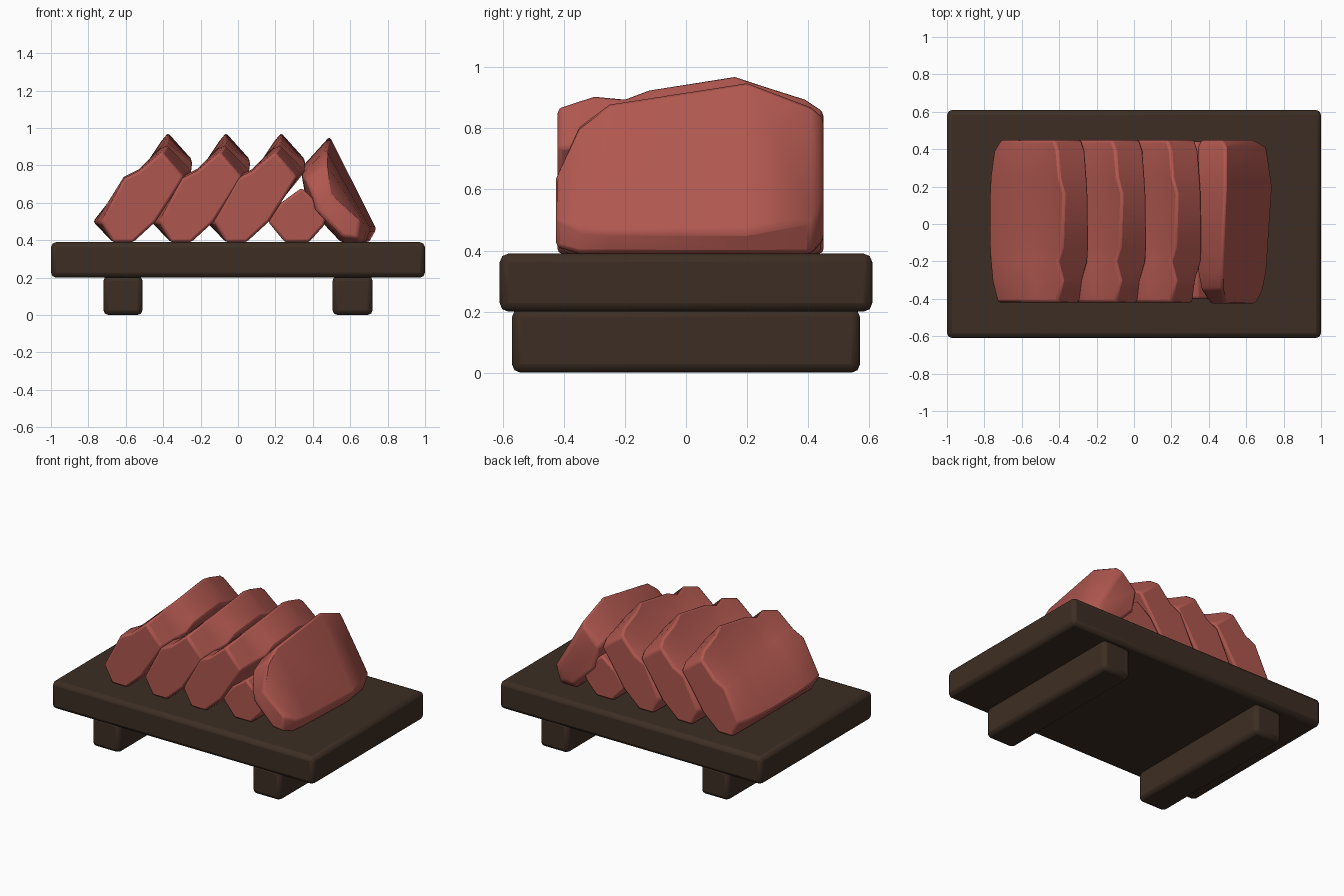
import bpy, bmesh, math

if "Cube" in bpy.data.objects:
    bpy.data.objects.remove(bpy.data.objects["Cube"])


def material(name, rgb):
    m = bpy.data.materials.new(name)
    m.diffuse_color = (*rgb, 1)
    m.use_nodes = True
    m.node_tree.nodes["Principled BSDF"].inputs["Base Color"].default_value = m.diffuse_color
    return m


WOOD = material("dark wood", (0.046, 0.027, 0.017))
MEAT = material("red meat", (0.43, 0.095, 0.078))


def finish(name, bm, mat, bevel, limit):
    bmesh.ops.recalc_face_normals(bm, faces=bm.faces)
    me = bpy.data.meshes.new(name)
    bm.to_mesh(me)
    bm.free()
    ob = bpy.data.objects.new(name, me)
    bpy.context.collection.objects.link(ob)
    me.materials.append(mat)
    mod = ob.modifiers.new("bevel", 'BEVEL')
    mod.width, mod.segments = bevel, 2
    mod.limit_method, mod.angle_limit = 'ANGLE', math.radians(limit)
    me.shade_smooth()
    bpy.ops.object.select_all(action='DESELECT')
    ob.select_set(True)
    bpy.context.view_layer.objects.active = ob
    bpy.ops.object.shade_smooth_by_angle(angle=math.radians(50))
    return ob


def box(name, x0, x1, y, z0, z1):
    bm = bmesh.new()
    bmesh.ops.create_cube(bm, size=1)
    for v in bm.verts:
        v.co = ((x0 + x1) / 2 + v.co.x * (x1 - x0), v.co.y * 2 * y,
                (z0 + z1) / 2 + v.co.z * (z1 - z0))
    return finish(name, bm, WOOD, 0.028, 30)


def loft(name, sections, dx=0.0):
    """Skin a row of (y, [(x, z), ...]) sections and cap both ends."""
    bm = bmesh.new()
    rings = [[bm.verts.new((x + dx, y, z)) for x, z in pts] for y, pts in sections]
    n = len(rings[0])
    for a, b in zip(rings, rings[1:]):
        for i in range(n):
            j = (i + 1) % n
            bm.faces.new((a[i], a[j], b[j], b[i]))
    bm.faces.new(rings[0])
    bm.faces.new(rings[-1])
    return finish(name, bm, MEAT, 0.014, 35)


# Board and its two cross feet
box("board", -1, 1, 0.61, 0.20, 0.39)
box("left_foot", -0.72, -0.51, 0.57, 0.0, 0.21)
box("right_foot", 0.505, 0.72, 0.57, 0.0, 0.21)

# Leaning slices: y, ridge x/z, right corner x/z, left tip x, shoulder z
stations = [
    (-0.42, -0.41, 0.87, -0.29, 0.74, -0.73, 0.73),
    (-0.30, -0.38, 0.91, -0.275, 0.75, -0.76, 0.74),
    (-0.20, -0.41, 0.90, -0.245, 0.77, -0.77, 0.72),
    (-0.12, -0.385, 0.93, -0.24, 0.81, -0.775, 0.71),
    (0.16, -0.375, 0.975, -0.245, 0.83, -0.775, 0.71),
    (0.25, -0.40, 0.945, -0.25, 0.80, -0.77, 0.71),
    (0.39, -0.41, 0.90, -0.26, 0.77, -0.75, 0.72),
    (0.45, -0.43, 0.86, -0.28, 0.74, -0.71, 0.71),
]
slice_sections = []
for y, rx, rz, cx, cz, lx, sz in stations:
    slice_sections.append((y, [
        (lx, 0.50), (-0.61, sz), (-0.53, sz + 0.04), (rx, rz), (cx, cz),
        (-0.35, 0.64), (-0.44, 0.50), (-0.56, 0.39), (-0.67, 0.39)]))
for k, dx in enumerate((0, 0.31, 0.605)):
    loft(f"meat_slice_{k + 1}", slice_sections, dx)

# End slice leaning back: top, right corner, foot right, foot left, left, upper left
loft("meat_end_slice", [
    (-0.425, [(0.49, 0.64), (0.65, 0.51), (0.64, 0.41), (0.56, 0.42), (0.42, 0.56), (0.41, 0.62)]),
    (-0.35, [(0.47, 0.81), (0.69, 0.47), (0.67, 0.39), (0.56, 0.39), (0.40, 0.57), (0.36, 0.73)]),
    (-0.25, [(0.47, 0.885), (0.71, 0.46), (0.68, 0.39), (0.55, 0.39), (0.38, 0.58), (0.34, 0.75)]),
    (0.20, [(0.49, 0.955), (0.74, 0.46), (0.70, 0.39), (0.55, 0.39), (0.37, 0.58), (0.34, 0.79)]),
    (0.41, [(0.49, 0.875), (0.71, 0.50), (0.67, 0.39), (0.55, 0.39), (0.37, 0.58), (0.34, 0.75)]),
    (0.45, [(0.47, 0.84), (0.63, 0.57), (0.62, 0.44), (0.55, 0.43), (0.39, 0.58), (0.36, 0.73)]),
])

# Low piece propping the end slice
low = [(0.16, 0.50), (0.23, 0.60), (0.34, 0.68), (0.48, 0.55), (0.46, 0.48), (0.38, 0.39), (0.25, 0.39)]
loft("meat_low_piece", [(-0.40, low), (0.44, low)])
